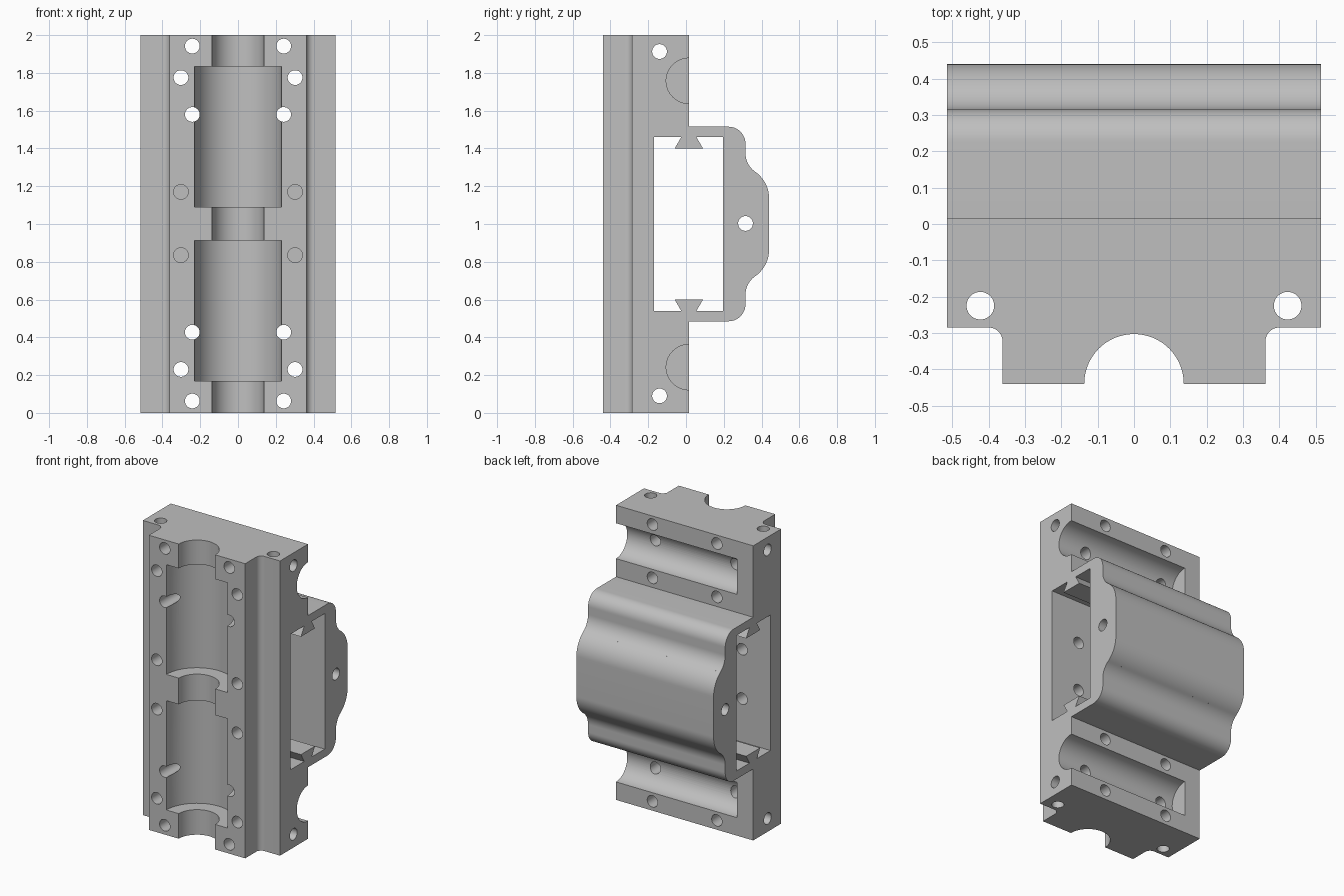
import bpy
import bmesh
from math import cos, sin, radians

old = bpy.data.objects.get("Cube")
if old:
    bpy.data.objects.remove(old, do_unlink=True)

grey = bpy.data.materials.new("plain grey")
grey.use_nodes = True
colour = (0.52, 0.52, 0.52, 1)
grey.diffuse_color = colour
grey.node_tree.nodes["Principled BSDF"].inputs["Base Color"].default_value = colour

HALF_WIDTH, BACK, FRONT, MID = 0.515, 0.015, -0.44, 1.0


def arc(u, v, r, start, end, steps=16):
    angles = [radians(start + (end - start) * i / steps) for i in range(steps + 1)]
    return [(u + r * cos(a), v + r * sin(a)) for a in angles]


def circle(u, v, r, steps=48):
    return arc(u, v, r, 0, 360, steps)[:-1]


def mirrored(half):
    """Close an upper half outline with its reflection about mid height."""
    return [(u, MID + v) for u, v in half] + [(u, MID - v) for u, v in reversed(half)]


def prism(name, outline, axis, low, high):
    """Extrude a 2D outline along one axis (x: yz, y: xz, z: xy)."""
    place = {"x": lambda u, v, t: (t, u, v),
             "y": lambda u, v, t: (u, t, v),
             "z": lambda u, v, t: (u, v, t)}[axis]
    bm = bmesh.new()
    ends = [[bm.verts.new(place(u, v, t)) for u, v in outline] for t in (low, high)]
    for end in ends:
        bm.faces.new(end)
    n = len(outline)
    for i in range(n):
        j = (i + 1) % n
        bm.faces.new((ends[0][i], ends[0][j], ends[1][j], ends[1][i]))
    bmesh.ops.recalc_face_normals(bm, faces=bm.faces)
    mesh = bpy.data.meshes.new(name)
    bm.to_mesh(mesh)
    bm.free()
    mesh.materials.append(grey)
    obj = bpy.data.objects.new(name, mesh)
    bpy.context.collection.objects.link(obj)
    return obj


# Solid body: upright plate with a rounded, stepped bulge on its back
bulge = arc(0.225, 0.425, 0.09, 90, 0)
bulge += arc(0.435, 0.375, 0.12, 180, 235)
bulge += arc(0.267, 0.135, 0.173, 55, 0)
body = prism("bearing_housing",
             mirrored([(FRONT, 1), (BACK, 1), (BACK, 0.515)] + bulge),
             "x", -HALF_WIDTH, HALF_WIDTH)


def cut(outline, axis, low, high):
    cutter = prism("cutter", outline, axis, low, high)
    cutter.hide_render = True
    mod = body.modifiers.new("cut", "BOOLEAN")
    mod.operation = "DIFFERENCE"
    mod.solver = "EXACT"
    mod.object = cutter
    bpy.context.view_layer.objects.active = body
    bpy.ops.object.modifier_apply(modifier=mod.name)
    bpy.data.objects.remove(cutter, do_unlink=True)


# Window through the width, with a dovetail rail at top and bottom
cut(mirrored([(-0.17, 0.46), (-0.025, 0.46), (-0.06, 0.4),
              (0.09, 0.4), (0.055, 0.46), (0.195, 0.46)]), "x", -0.7, 0.7)

# Stepped front corners with a fillet
for side in (-1, 1):
    corner = [(0.362, -0.6)] + arc(0.4, -0.323, 0.038, 180, 90, 10) + [(0.7, -0.285), (0.7, -0.6)]
    cut([(side * x, y) for x, y in corner], "z", -0.1, 2.1)

# Shaft channel and the two wider bearing seats
cut(circle(0, FRONT, 0.137, 64), "z", -0.1, 2.1)
for low, high in ((0.17, 0.912), (1.09, 1.835)):
    cut(circle(0, FRONT, 0.23, 80), "z", low, high)

# Half-round cross channels in the back, closed at one end
for z in (MID - 0.758, MID + 0.758):
    cut(circle(BACK, z, 0.12, 64), "x", -0.395, 0.7)

# Bolt holes
for side in (-1, 1):
    for z in (0.063, 0.427, 1.58, 1.942):
        cut(circle(side * 0.242, z, 0.039), "y", -0.6, 0.2)
    for z in (0.23, 1.775):
        cut(circle(side * 0.302, z, 0.039), "y", -0.6, 0.2)
    for z in (0.835, 1.17):
        cut(circle(side * 0.302, z, 0.039), "y", -0.6, 0)
    cut(circle(side * 0.423, -0.225, 0.038), "z", -0.1, 2.1)
for y, z in ((-0.14, 0.09), (-0.14, 1.913), (0.315, 1.003)):
    cut(circle(y, z, 0.039), "x", -0.7, 0.7)

# Smooth the curved walls, keep the edges sharp
bpy.ops.object.select_all(action="DESELECT")
body.select_set(True)
bpy.context.view_layer.objects.active = body
bpy.ops.object.shade_smooth_by_angle(angle=radians(30))
